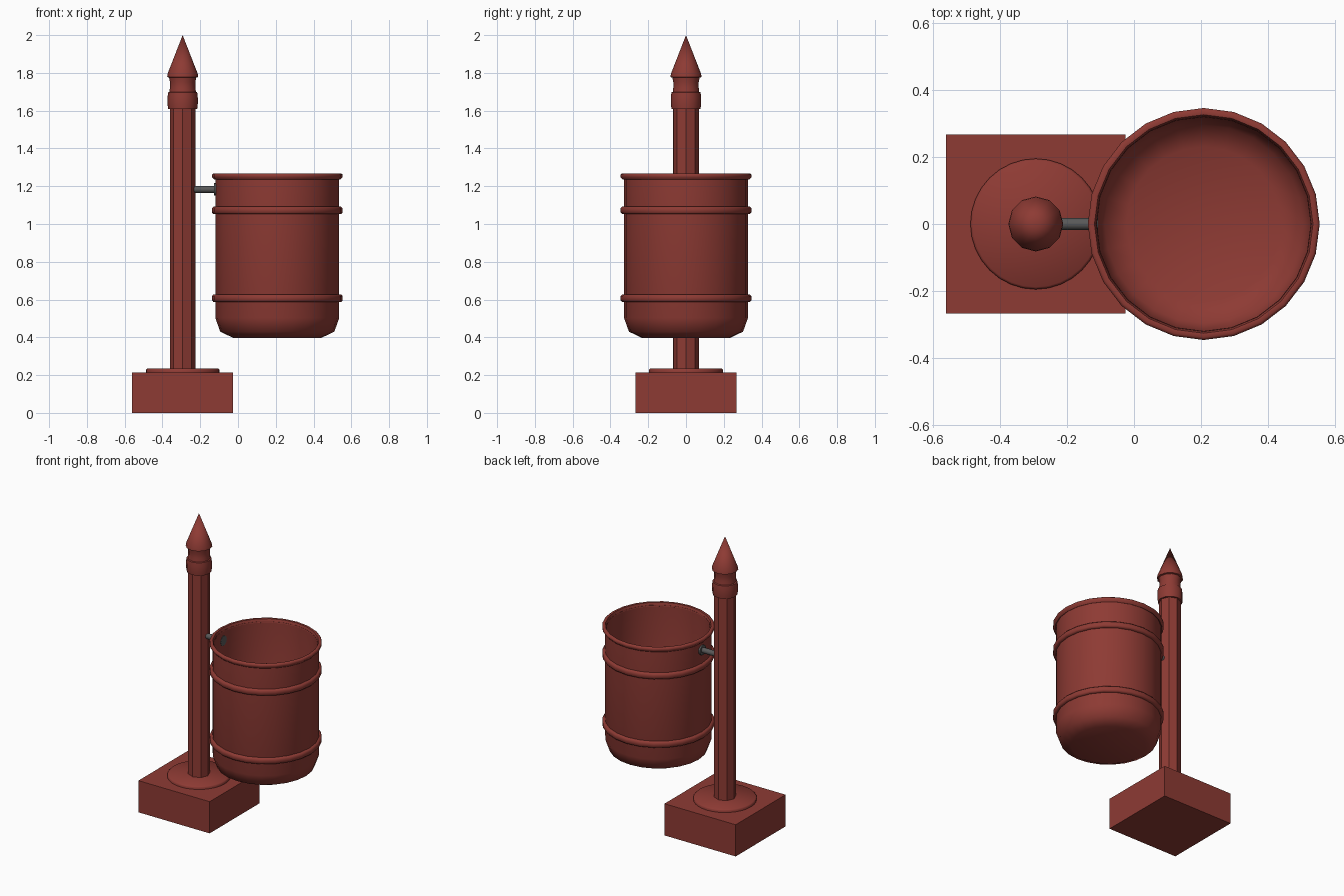
import bpy, bmesh, math
from mathutils import Matrix

if "Cube" in bpy.data.objects:
    bpy.data.objects.remove(bpy.data.objects["Cube"])

POST_X, BIN_X = -0.293, 0.208


def material(name, rgb):
    m = bpy.data.materials.new(name)
    m.diffuse_color = (*rgb, 1)
    m.use_nodes = True
    m.node_tree.nodes["Principled BSDF"].inputs["Base Color"].default_value = m.diffuse_color
    return m


RED = material("brick red paint", (0.27, 0.043, 0.034))
GREY = material("dark grey metal", (0.10, 0.10, 0.10))


def finish(name, bm, mat, angle=None):
    bmesh.ops.remove_doubles(bm, verts=bm.verts, dist=1e-5)
    bmesh.ops.recalc_face_normals(bm, faces=bm.faces)
    me = bpy.data.meshes.new(name)
    bm.to_mesh(me)
    bm.free()
    me.materials.append(mat)
    ob = bpy.data.objects.new(name, me)
    bpy.context.collection.objects.link(ob)
    if angle:
        bpy.ops.object.select_all(action='DESELECT')
        ob.select_set(True)
        bpy.context.view_layer.objects.active = ob
        bpy.ops.object.shade_smooth_by_angle(angle=math.radians(angle))
    return ob


def lathe(name, x, profile, sides, mat=RED, angle=None, closed=False):
    """Spin an (r, z) profile about the vertical line through x."""
    bm = bmesh.new()
    vs = [bm.verts.new((r, 0, z)) for r, z in profile]
    pairs = list(zip(vs, vs[1:])) + ([(vs[-1], vs[0])] if closed else [])
    es = [bm.edges.new(p) for p in pairs]
    bmesh.ops.spin(bm, geom=vs + es, axis=(0, 0, 1), cent=(0, 0, 0),
                   angle=2 * math.pi, steps=sides, use_merge=False)
    bmesh.ops.translate(bm, verts=bm.verts, vec=(x, 0, 0))
    return finish(name, bm, mat, angle)


def rod(name, x0, x1, z, r, sides):
    """Cylinder lying along x."""
    bm = bmesh.new()
    bmesh.ops.create_cone(bm, cap_ends=True, segments=sides, radius1=r,
                          radius2=r, depth=x1 - x0,
                          matrix=Matrix.Translation(((x0 + x1) / 2, 0, z))
                          @ Matrix.Rotation(math.pi / 2, 4, 'Y'))
    return finish(name, bm, GREY, 40)


# Square base block
bm = bmesh.new()
bmesh.ops.create_cube(bm, size=1, matrix=Matrix.Translation((POST_X, 0, 0.1075))
                      @ Matrix.Diagonal((0.535, 0.535, 0.215, 1)))
finish("base_block", bm, RED)

# Round foot plate, octagonal post
lathe("foot_plate", POST_X, [(0, 0.214), (0.195, 0.214), (0.195, 0.228),
                             (0.188, 0.235), (0, 0.236)], 32, angle=80)
lathe("post", POST_X, [(0, 0.22), (0.0675, 0.22), (0.0675, 1.62), (0, 1.62)], 8)

# Finial: collar, waisted neck, pointed cap
lathe("finial", POST_X, [
    (0, 1.61), (0.077, 1.61), (0.08, 1.635), (0.08, 1.67), (0.077, 1.697),
    (0.070, 1.70), (0.067, 1.725), (0.067, 1.75), (0.072, 1.775),
    (0.082, 1.778), (0.080, 1.795), (0, 2.0)], 12, angle=40)

# Bin shell, open at the top, outer wall then inner wall
lathe("bin_shell", BIN_X, [
    (0, 0.397), (0.233, 0.397), (0.302, 0.43), (0.328, 0.503), (0.328, 1.25),
    (0.320, 1.25), (0.320, 0.506), (0.296, 0.438), (0.23, 0.405),
    (0, 0.405)], 24, angle=50)

# Rolled rim and the two hoops
lathe("bin_rim", BIN_X, [(0.319, 1.243), (0.334, 1.235), (0.346, 1.248),
                         (0.346, 1.262), (0.338, 1.268), (0.326, 1.266)],
      24, angle=60, closed=True)
for i, z in enumerate((0.607, 1.072)):
    lathe(f"bin_hoop_{i + 1}", BIN_X, [
        (0.325, z - 0.02), (0.338, z - 0.02), (0.346, z - 0.011),
        (0.346, z + 0.011), (0.338, z + 0.02), (0.325, z + 0.02)],
        24, angle=60, closed=True)

# Bracket rod and the bolt plate through the bin wall
rod("bracket_rod", POST_X + 0.03, -0.11, 1.183, 0.018, 12)
rod("bolt_plate", -0.128, -0.107, 1.183, 0.033, 16)
